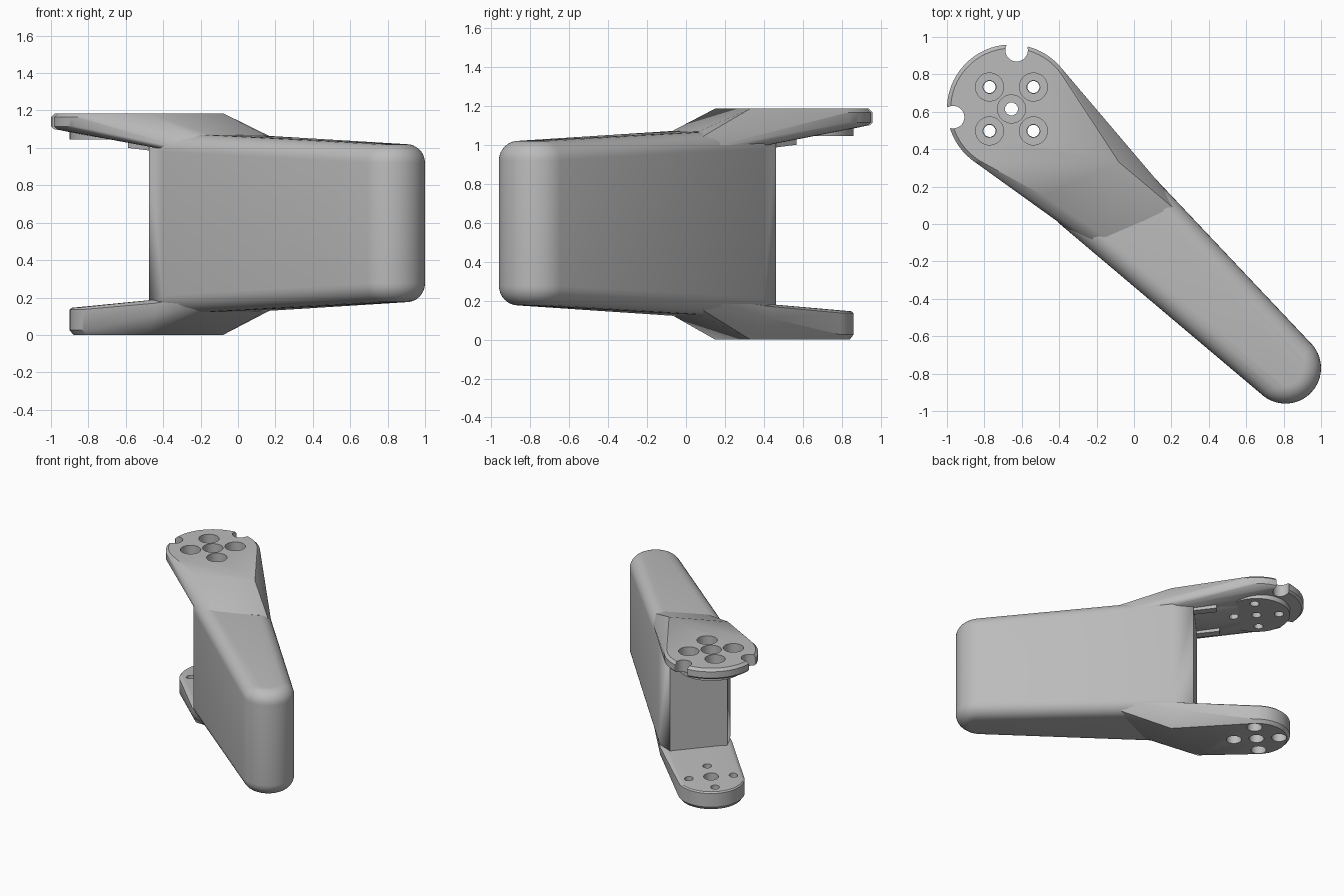
import bpy, bmesh, math
from mathutils import Matrix, Vector

cube = bpy.data.objects.get("Cube")
if cube:
    bpy.data.objects.remove(cube, do_unlink=True)

gray = bpy.data.materials.new("plain gray")
gray.use_nodes = True
COLOR = (0.5, 0.5, 0.5, 1)
gray.diffuse_color = COLOR
gray.node_tree.nodes["Principled BSDF"].inputs["Base Color"].default_value = COLOR

# Local frame: u runs from the hub to the tip, v across, z up
ANGLE = math.radians(-43.4)
PLACE = Matrix.Translation((-0.655, 0.615, 0)) @ Matrix.Rotation(ANGLE, 4, "Z")
TIP = 2.016


def ring(u, r, z, n=64):
    return [(u + r * math.cos(2 * math.pi * i / n), r * math.sin(2 * math.pi * i / n), z)
            for i in range(n)]


def mirrored(*points):
    return [(u, s * v, z) for u, v, z in points for s in (1, -1)]


def make(name, bm):
    bm.transform(PLACE)
    bmesh.ops.recalc_face_normals(bm, faces=bm.faces)
    mesh = bpy.data.meshes.new(name)
    bm.to_mesh(mesh)
    bm.free()
    mesh.materials.append(gray)
    obj = bpy.data.objects.new(name, mesh)
    bpy.context.collection.objects.link(obj)
    return obj


def hull(name, points):
    bm = bmesh.new()
    for p in points:
        bm.verts.new(p)
    res = bmesh.ops.convex_hull(bm, input=bm.verts)
    loose = {g for g in res["geom_interior"] + res["geom_unused"] if isinstance(g, bmesh.types.BMVert)}
    bmesh.ops.delete(bm, geom=[v for v in loose if not v.link_faces], context="VERTS")
    bmesh.ops.dissolve_limit(bm, angle_limit=0.005, verts=bm.verts, edges=bm.edges)
    return make(name, bm)


def cut(obj, u, v, r, z0, z1, n=32):
    bm = bmesh.new()
    bmesh.ops.create_cone(bm, cap_ends=True, segments=n, radius1=r, radius2=r, depth=z1 - z0,
                          matrix=Matrix.Translation((u, v, (z0 + z1) / 2)))
    cutter = make("cutter", bm)
    cutter.hide_render = True
    mod = obj.modifiers.new("cut", "BOOLEAN")
    mod.operation, mod.solver, mod.object = "DIFFERENCE", "EXACT", cutter
    bpy.context.view_layer.objects.active = obj
    bpy.ops.object.modifier_apply(modifier=mod.name)
    bpy.data.objects.remove(cutter, do_unlink=True)


def smooth(obj, degrees=30):
    bpy.ops.object.select_all(action="DESELECT")
    obj.select_set(True)
    bpy.context.view_layer.objects.active = obj
    bpy.ops.object.shade_smooth_by_angle(angle=math.radians(degrees))


# Arm body: rounded tip, filleted long edges, bevelled inner wall
points = mirrored((0.45, 0.215, 0.12), (0.45, 0.215, 1.06))
FILLET = 0.1
for i in range(9):
    a = math.pi / 2 * i / 8
    inset, drop = FILLET * (1 - math.cos(a)), FILLET * (1 - math.sin(a))
    points += ring(TIP, 0.19 - inset, 1.02 - drop) + ring(TIP, 0.19 - inset, 0.175 + drop)
    points += mirrored((0.6, 0.27 - inset, 1.08 - drop), (0.6, 0.27 - inset, 0.112 + drop))
body = hull("arm_body", points)


# Oblique crease where a lug's flat face slopes down to the arm
def slope(flat_z, base_z, side_z):
    pts = [(0.447, -0.218, flat_z), (0.614, 0.188, flat_z)]
    for v, z in ((0.15, base_z), (0.21, (base_z * 3 + side_z) / 4), (0.238, side_z)):
        pts += [(0.905 + 0.38 * s * v, s * v, z) for s in (1, -1)]
    return pts


# Upper lug, with a bevelled rim
upper = hull("upper_lug", ring(0, 0.325, 1.185) + ring(0, 0.345, 1.165) + ring(0, 0.345, 1.115)
             + ring(0, 0.33, 1.1) + slope(1.185, 1.067, 0.98)
             + mirrored((0.75, 0.24, 0.97)))

# Lower lug, narrower and thicker
lower = hull("lower_lug", ring(0, 0.225, 0) + ring(0, 0.245, 0.025) + ring(0, 0.245, 0.135)
             + ring(0, 0.235, 0.145) + slope(0, 0.128, 0.21)
             + mirrored((0.55, 0.268, 0.11), (0.55, 0.268, 0.17)))

# Round mounting boss under the upper lug
boss = hull("mounting_boss", ring(0, 0.245, 1.045) + ring(0, 0.245, 1.11))

# Screw holes: one in the middle and four around it
spots = [(0, 0)]
for k in range(4):
    a = math.radians(45 + 90 * k) - ANGLE
    spots.append((0.166 * math.cos(a), 0.166 * math.sin(a)))
for u, v in spots:
    cut(upper, u, v, 0.075, 1.11, 1.3)
    cut(upper, u, v, 0.035, 1.0, 1.3, 12)
    cut(boss, u, v, 0.035, 1.0, 1.3, 12)
    cut(lower, u, v, 0.055, -0.1, 0.1)
    cut(lower, u, v, 0.055 if u == v == 0 else 0.032, -0.1, 0.3)

# Two rim notches
for deg in (85, 188):
    a = math.radians(deg) - ANGLE
    for dist, r in ((0.315, 0.06), (0.36, 0.062)):
        cut(upper, dist * math.cos(a), dist * math.sin(a), r, 1.0, 1.3)

# Ribs and web bracing the upper lug against the inner wall
ribs = []
for s, name in ((1, "left_rib"), (-1, "right_rib")):
    ribs.append(hull(name, [(u, s * v, z) for u, v, z in (
        (0.28, 0.2, 1.0), (0.28, 0.2, 1.12), (0.28, 0.14, 1.0), (0.28, 0.14, 1.12),
        (0.5, 0.2, 0.98), (0.5, 0.2, 1.12), (0.5, 0.14, 0.98), (0.5, 0.14, 1.12))]))
web = hull("rib_web", mirrored((0.28, 0.15, 1.05), (0.28, 0.15, 1.12),
                               (0.5, 0.15, 1.0), (0.5, 0.15, 1.12)))

for part in (body, upper, lower, boss, web, *ribs):
    smooth(part)
